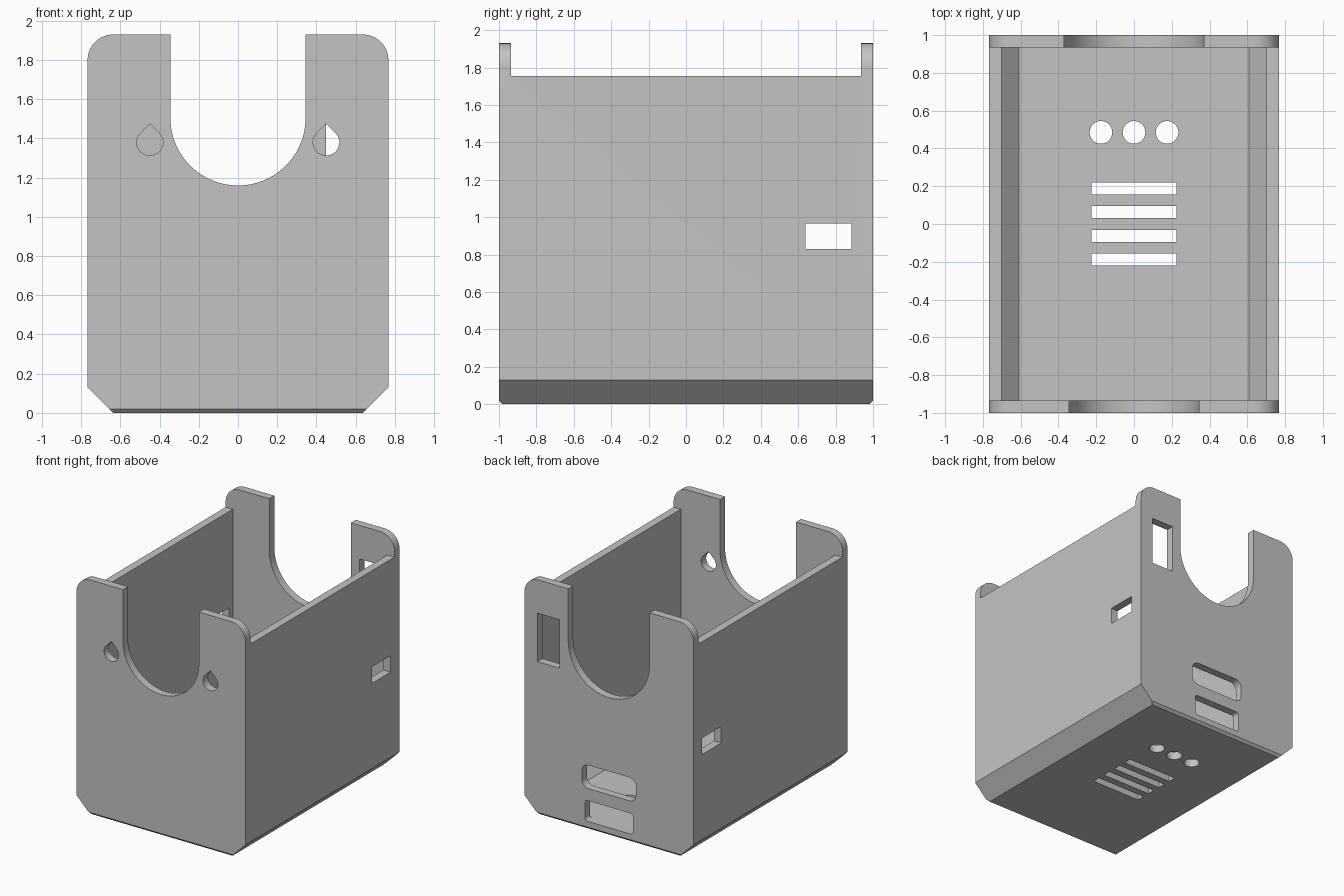
import bpy, bmesh, math
from mathutils import Vector

if "Cube" in bpy.data.objects:
    bpy.data.objects.remove(bpy.data.objects["Cube"], do_unlink=True)

W, H, WALL, RIM = 0.767, 1.93, 0.065, 1.755   # half width, height, wall, side wall top
CH, R = 0.13, 0.13                            # bottom chamfer, top corner radius
INNER = 1 - WALL

grey = bpy.data.materials.new("plastic_grey")
grey.use_nodes = True
colour = (0.55, 0.55, 0.55, 1)
grey.diffuse_color = colour
grey.node_tree.nodes["Principled BSDF"].inputs["Base Color"].default_value = colour


def arc(cx, cy, r, start, end, steps):
    angles = [math.radians(start + (end - start) * i / steps) for i in range(steps + 1)]
    return [(cx + r * math.cos(a), cy + r * math.sin(a)) for a in angles]


def rect(x0, x1, y0, y1, r=0):
    if not r:
        return [(x0, y0), (x1, y0), (x1, y1), (x0, y1)]
    corners = [(x1 - r, y0 + r, -90), (x1 - r, y1 - r, 0), (x0 + r, y1 - r, 90), (x0 + r, y0 + r, 180)]
    return [p for cx, cy, a in corners for p in arc(cx, cy, r, a, a + 90, 8)]


def mirrored(half):
    """Close a right-hand outline with its reflection in x."""
    return half + [(-x, y) for x, y in reversed(half)]


def prism(name, outline, axis, lo, hi):
    """Extrude a 2D outline along one axis from lo to hi."""
    place = {"X": lambda a, b: (lo, a, b), "Y": lambda a, b: (a, lo, b), "Z": lambda a, b: (a, b, lo)}[axis]
    step = Vector([(hi - lo) * (axis == k) for k in "XYZ"])
    bm = bmesh.new()
    face = bm.faces.new([bm.verts.new(place(a, b)) for a, b in outline])
    out = bmesh.ops.extrude_face_region(bm, geom=[face])
    bmesh.ops.translate(bm, vec=step, verts=[g for g in out["geom"] if isinstance(g, bmesh.types.BMVert)])
    bmesh.ops.recalc_face_normals(bm, faces=bm.faces)
    mesh = bpy.data.meshes.new(name)
    bm.to_mesh(mesh)
    bm.free()
    mesh.materials.append(grey)
    obj = bpy.data.objects.new(name, mesh)
    bpy.context.collection.objects.link(obj)
    return obj


# Solid block with chamfered bottom and rounded top corners
body = prism("open_case", mirrored([(W - CH, 0), (W, CH)] + arc(W - R, H - R, R, 0, 90, 16)), "Y", -1, 1)

cutters = []


def cut(outline, axis, lo, hi):
    obj = prism("cutter", outline, axis, lo, hi)
    obj.hide_render = True
    cutters.append(obj)


# Cavity that also lowers the side walls
inner = W - WALL
cut(mirrored([(0.61, WALL), (inner, WALL + inner - 0.61), (inner, RIM), (1, RIM), (1, 2.2)]), "Y", -INNER, INNER)

# Cradle openings in the front and back walls
for r, lo, hi in ((0.345, -1.1, -0.9), (0.37, 0.9, 1.1)):
    cut([(-r, 2.2)] + arc(0, 1.505, r, 180, 360, 48) + [(r, 2.2)], "Y", lo, hi)

# Small chamfers under the front and back edges
for s in (-1, 1):
    cut([(s * 0.98, 0), (s * 0.96, -0.02), (s * 1.04, -0.02), (s * 1.04, 0.06)], "X", -1, 1)

# Teardrop holes in the front wall
for x in (-0.45, 0.45):
    cut(arc(x, 1.38, 0.067, 135, 405, 30) + [(x, 1.475)], "Y", -1.1, -0.9)

# Switch opening and port slots in the back wall
cut(rect(0.45, 0.65, 1.257, 1.655), "Y", 0.9, 1.1)
cut(rect(-0.246, 0.246, 0.338, 0.53, 0.06), "Y", 0.9, 1.1)
cut(rect(-0.219, 0.219, 0.068, 0.238, 0.025), "Y", 0.9, 1.1)

# Window through both side walls
cut(rect(0.64, 0.885, 0.83, 0.965), "X", -1, 1)

# Round holes and vent slots in the floor
for x in (-0.175, 0, 0.175):
    cut(arc(x, 0.485, 0.06, 0, 348.75, 31), "Z", -0.1, 0.12)
for i in range(4):
    y = -0.1875 + i * 0.125
    cut(rect(-0.225, 0.225, y - 0.032, y + 0.032), "Z", -0.1, 0.12)

# Apply every cut, then remove the cutters
for obj in cutters:
    mod = body.modifiers.new("cut", "BOOLEAN")
    mod.operation, mod.solver, mod.object = "DIFFERENCE", "EXACT", obj
bpy.context.view_layer.update()
result = bpy.data.meshes.new_from_object(body.evaluated_get(bpy.context.evaluated_depsgraph_get()))
body.modifiers.clear()
body.data = result
for obj in cutters:
    bpy.data.objects.remove(obj, do_unlink=True)

bpy.ops.object.select_all(action="DESELECT")
body.select_set(True)
bpy.context.view_layer.objects.active = body
bpy.ops.object.shade_smooth_by_angle(angle=math.radians(30))
